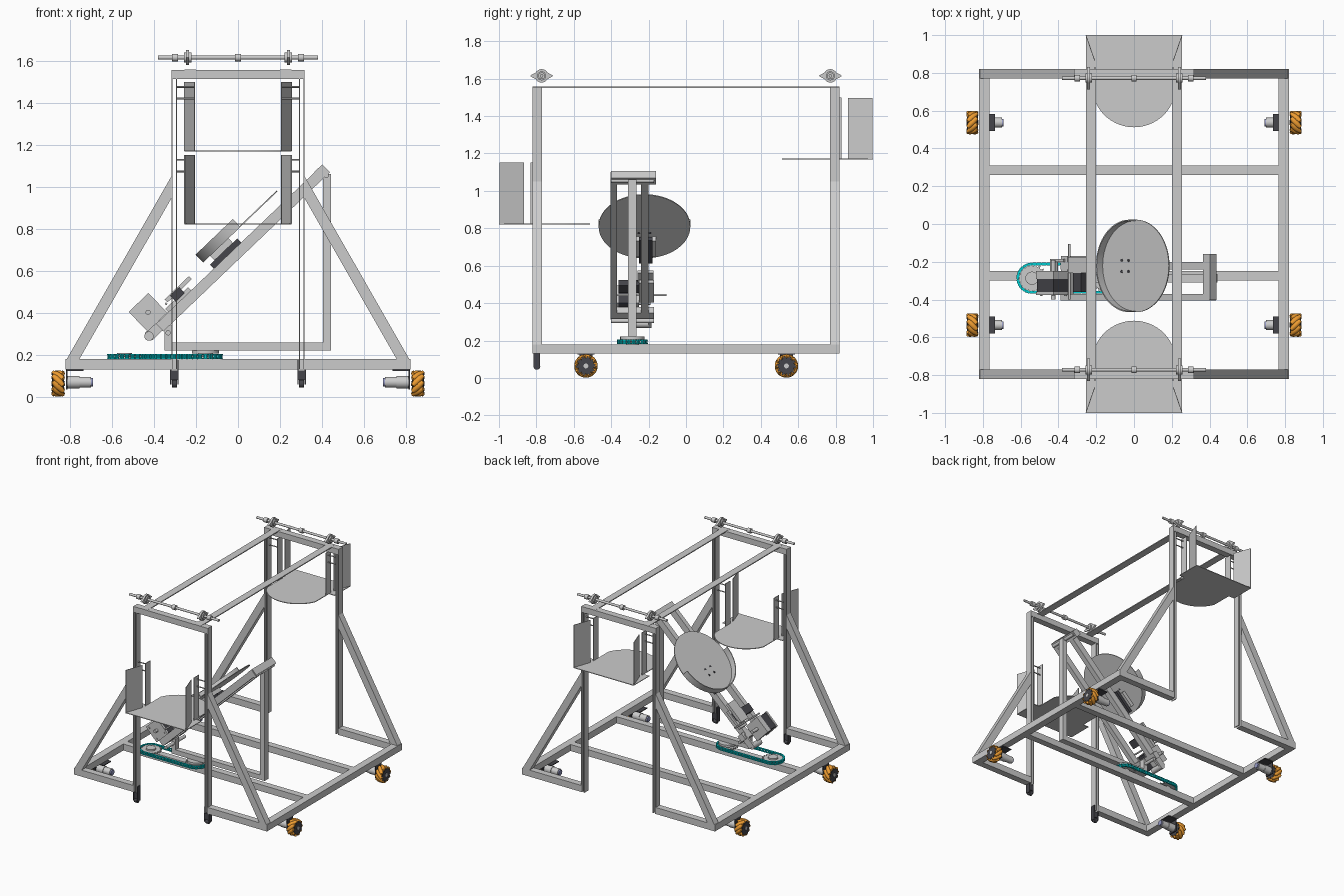
import bpy, bmesh
from math import sin, cos, pi, radians, sqrt, asin
from mathutils import Matrix, Vector

if "Cube" in bpy.data.objects:
    bpy.data.objects.remove(bpy.data.objects["Cube"])

I = Matrix.Identity(4)


def material(name, c):
    m = bpy.data.materials.new(name)
    m.diffuse_color = (*c, 1)
    m.use_nodes = True
    m.node_tree.nodes["Principled BSDF"].inputs["Base Color"].default_value = m.diffuse_color
    return m


teal = material("teal", (0.0, 0.62, 0.65))
orange = material("orange", (0.85, 0.33, 0.03))
dark = material("dark", (0.06, 0.06, 0.07))
blue = material("blue_grey", (0.3, 0.32, 0.55))


def finish(name, bm, mat=None, M=I):
    bmesh.ops.recalc_face_normals(bm, faces=bm.faces)
    me = bpy.data.meshes.new(name)
    bm.to_mesh(me)
    bm.free()
    if mat:
        me.materials.append(mat)
    ob = bpy.data.objects.new(name, me)
    ob.matrix_world = M
    bpy.context.collection.objects.link(ob)
    return ob


def copy(ob, M):
    o = ob.copy()
    o.matrix_world = M
    bpy.context.collection.objects.link(o)


def add_box(bm, lo, hi):
    lo, hi = Vector(lo), Vector(hi)
    m = Matrix.Translation((lo + hi) / 2) @ Matrix.Diagonal((*(hi - lo), 1))
    bmesh.ops.create_cube(bm, size=1, matrix=m)


def add_cyl(bm, p, q, r, n=24):
    p, q = Vector(p), Vector(q)
    m = Matrix.Translation((p + q) / 2) @ (q - p).to_track_quat('Z', 'Y').to_matrix().to_4x4()
    bmesh.ops.create_cone(bm, cap_ends=True, segments=n, radius1=r, radius2=r, depth=(q - p).length, matrix=m)


def box(name, xs, ys, zs, mat=None, M=I):
    bm = bmesh.new()
    add_box(bm, [min(a) for a in (xs, ys, zs)], [max(a) for a in (xs, ys, zs)])
    return finish(name, bm, mat, M)


def cyl(name, p, q, r, mat=None, M=I, n=24):
    bm = bmesh.new()
    add_cyl(bm, p, q, r, n)
    return finish(name, bm, mat, M)


def prism(name, pts, a, b, axis='z', mat=None, M=I):
    """Extrude a 2D outline along an axis from a to b."""
    put = {'z': lambda u, v: (u, v, a), 'y': lambda u, v: (u, a, v), 'x': lambda u, v: (a, u, v)}[axis]
    d = {'z': (0, 0, b - a), 'y': (0, b - a, 0), 'x': (b - a, 0, 0)}[axis]
    bm = bmesh.new()
    f = bm.faces.new([bm.verts.new(put(*p)) for p in pts])
    r = bmesh.ops.extrude_face_region(bm, geom=[f])
    bmesh.ops.translate(bm, vec=d, verts=[v for v in r['geom'] if isinstance(v, bmesh.types.BMVert)])
    return finish(name, bm, mat, M)


# base frame
for y in (0.285, -0.275):
    box("cross_rail", (-0.765, 0.765), (y - 0.025, y + 0.025), (0.13, 0.18))
for s in (-1, 1):
    box("side_rail", (s * 0.765, s * 0.82), (-0.82, 0.82), (0.13, 0.18))
    box("top_strip", (s * 0.2, s * 0.255), (-0.82, 0.82), (1.55, 1.557))

# end frames, trays and shafts, front (e=-1) and back (e=1)
for e, z0 in ((-1, 0.823), (1, 1.17)):
    ye = (e * 0.77, e * 0.82)
    box("top_bar", (-0.317, 0.317), ye, (1.512, 1.556))
    for s in (-1, 1):
        box("end_rail", (s * 0.317, s * 0.765), ye, (0.13, 0.18))
        for x in (0.29, 0.311):
            box("upright_plate", (s * x, s * (x + 0.006)), ye, (0.13, 1.55))
        prism("diagonal_leg", [(s * 0.815, 0.18), (s * 0.755, 0.18), (s * 0.317, 0.945), (s * 0.317, 1.05)], *ye, axis='y')
        # tray walls and spacers
        prism("tray_flared_wall", [(s * 0.206, e * 0.865), (s * 0.252, e * 0.998), (s * 0.256, e * 0.998), (s * 0.21, e * 0.865)], z0, z0 + 0.328)
        box("tray_inner_wall", (s * 0.204, s * 0.209), (e * 0.77, e * 0.832), (z0, z0 + 0.328))
        for dz in (0.25, 0.305):
            cyl("tray_spacer", (s * 0.206, e * 0.795, z0 + dz), (s * 0.295, e * 0.795, z0 + dz), 0.004, n=10)
        # flange bearing and outer collar
        c = [(0.06 * cos(t) if abs(cos(t)) > 0.9 else 0.036 * cos(t), 0.012 * sin(t) if abs(cos(t)) > 0.9 else 0.036 * sin(t))
             for t in (2 * pi * i / 24 for i in range(24))]
        B = Matrix.Translation((s * 0.24, e * 0.772, 1.615))
        prism("bearing_flange", c, -0.008, 0.008, 'x', M=B)
        cyl("bearing_hub", (-0.018, 0, 0), (0.018, 0, 0), 0.024, M=B)
        cyl("shaft_collar", (s * 0.285, e * 0.772, 1.615), (s * 0.315, e * 0.772, 1.615), 0.018)
    a = asin(0.205 / 0.223)
    arc = [(0.223 * sin(a - 2 * a * i / 20), e * (0.735 - 0.223 * cos(a - 2 * a * i / 20))) for i in range(21)]
    prism("tray_floor", arc + [(-0.205, e * 0.81), (-0.255, e * 0.81), (-0.255, e), (0.255, e), (0.255, e * 0.81), (0.205, e * 0.81)], z0 - 0.003, z0 + 0.002)
    cyl("top_shaft", (-0.38, e * 0.772, 1.615), (0.38, e * 0.772, 1.615), 0.009)
    cyl("shaft_collar", (-0.014, e * 0.772, 1.615), (0.014, e * 0.772, 1.615), 0.018)

# slider feet below the front uprights
for s in (-1, 1):
    x = s * 0.303
    for d in (-0.02, 0.014):
        box("foot_plate", (x + d, x + d + 0.006), (-0.815, -0.78), (0.06, 0.175), dark)
    box("foot_block", (x - 0.014, x + 0.014), (-0.812, -0.783), (0.08, 0.125), dark)
    cyl("foot_roller", (x - 0.012, -0.797, 0.062), (x + 0.012, -0.797, 0.062), 0.018, dark)


# mecanum wheels and drive motors
def wheel_parts(bm, side, hand):
    for i in range(10):
        m = Matrix.Rotation(2 * pi * i / 10, 4, 'X') @ Matrix.Translation((0, 0, 0.047)) @ Matrix.Rotation(hand * pi / 4, 4, 'Z') @ Matrix.Rotation(pi / 2, 4, 'Y')
        prof = [(-0.036, 0.009), (-0.018, 0.0145), (0, 0.016), (0.018, 0.0145), (0.036, 0.009)]
        rings = [[bm.verts.new(m @ Vector((r * cos(k * pi / 6), r * sin(k * pi / 6), z))) for k in range(12)] for z, r in prof]
        for p, q in zip(rings, rings[1:]):
            for k in range(12):
                bm.faces.new((p[k], p[k - 1], q[k - 1], q[k]))
        bm.faces.new(rings[0])
        bm.faces.new(rings[-1])


for s in (-1, 1):
    for y in (-0.535, 0.537):
        W = Matrix.Translation((s * 0.856, y, 0.064))
        bm = bmesh.new()
        wheel_parts(bm, s, s if y < 0 else -s)
        finish("wheel_rollers", bm, orange, W)
        star = [(r * cos(2 * pi * (i + o) / 10), r * sin(2 * pi * (i + o) / 10)) for i in range(10) for o, r in ((-0.25, 0.053), (0.25, 0.053), (0.5, 0.04))]
        for x in (-0.029, 0.025):
            prism("wheel_side_plate", star, x, x + 0.004, 'x', dark, W)
        cyl("wheel_core", (-0.025, 0, 0), (0.025, 0, 0), 0.032, dark, W)
        cyl("wheel_hub", (-0.032, 0, 0), (0.032, 0, 0), 0.013, None, W)
        cyl("drive_gearbox", (s * 0.755, y, 0.07), (s * 0.815, y, 0.07), 0.03)
        cyl("drive_motor", (s * 0.7, y, 0.07), (s * 0.755, y, 0.07), 0.026)
        cyl("motor_cap", (s * 0.69, y, 0.07), (s * 0.703, y, 0.07), 0.02, blue)
        box("motor_bracket", (s * 0.812, s * 0.818), (y - 0.035, y + 0.035), (0.035, 0.13), dark)
        box("motor_bracket_top", (s * 0.735, s * 0.815), (y - 0.045, y + 0.045), (0.124, 0.13), dark)

# rotating launcher frame
yc = -0.287
box("turret_base_bar", (-0.35, 0.443), (yc - 0.022, yc + 0.022), (0.222, 0.258))
box("turret_post", (0.405, 0.443), (yc - 0.022, yc + 0.022), (0.222, 1.06))
box("turret_stub", (-0.35, -0.315), (yc - 0.022, yc + 0.022), (0.222, 0.34))
cyl("turntable", (-0.155, yc, 0.206), (-0.155, yc, 0.222), 0.065)
for x, z in ((-0.333, 0.305), (0.42, 1.055)):
    cyl("pivot_pin", (x, -0.4, z), (x, -0.17, z), 0.012)

# inclined arm, in its own frame: x along the arm, z off its face
L = Matrix.Translation((0.01, 0, 0.697)) @ Matrix.Rotation(-radians(43.7), 4, 'Y')
for y0, y1 in ((-0.405, -0.37), (-0.24, -0.2)):
    box("arm_rail", (-0.53, 0.56), (y0, y1), (-0.026, 0.024), None, L)
box("arm_top_bar", (0.515, 0.566), (-0.402, -0.16), (-0.026, 0.026), None, L)
box("arm_bottom_bar", (-0.53, -0.48), (-0.402, -0.17), (-0.026, 0.02), None, L)
cyl("arm_end_roller", (-0.595, -0.29, 0.005), (-0.595, -0.19, 0.005), 0.022, None, L)
box("roller_bracket", (-0.6, -0.5), (-0.2, -0.185), (-0.02, 0.03), None, L)
# launch motor
box("launch_motor_face", (-0.585, -0.455), (-0.375, -0.36), (0.025, 0.155), None, L)
box("launch_motor_body", (-0.58, -0.46), (-0.36, -0.29), (0.03, 0.15), dark, L)
box("launch_motor_back", (-0.585, -0.455), (-0.29, -0.25), (0.025, 0.155), None, L)
cyl("launch_motor_shaft", (-0.52, -0.4, 0.09), (-0.52, -0.19, 0.09), 0.012, None, L)
for t in (-0.565, -0.475):
    for n in (0.045, 0.135):
        cyl("motor_bolt", (t, -0.38, n), (t, -0.36, n), 0.007, None, L, 12)
# carriages
box("latch_base", (-0.45, -0.3), (-0.25, -0.17), (0.024, 0.045), None, L)
box("latch_plate", (-0.42, -0.26), (-0.26, -0.175), (0.06, 0.08), None, L)
box("latch_block", (-0.39, -0.33), (-0.36, -0.18), (0.035, 0.075), dark, L)
cyl("latch_rod", (-0.43, -0.4, 0.06), (-0.43, -0.105, 0.06), 0.006, None, L, 12)
box("disc_carriage", (-0.15, 0.03), (-0.25, -0.18), (0.024, 0.05), dark, L)
box("disc_mount", (-0.12, 0.0), (-0.27, -0.16), (0.05, 0.08), None, L)
# launch disc with a half rim
D = L @ Matrix.Translation((0.078, -0.222, 0.08))
cyl("launch_disc", (0, 0, 0), (0, 0, 0.006), 0.245, None, D, 64)
ang = [pi / 2 + pi * i / 32 for i in range(33)]
prism("disc_rim", [(0.245 * cos(a), 0.245 * sin(a)) for a in ang] + [(0.239 * cos(a), 0.239 * sin(a)) for a in reversed(ang)], 0.005, 0.052, 'z', None, D)
for x in (-0.1, -0.05):
    for y in (-0.03, 0.03):
        cyl("disc_bolt", (x, y, 0), (x, y, 0.009), 0.008, dark, D, 12)

# sprockets
R, xa, xb, zc = 0.075, -0.54, -0.155, 0.193
for x in (xa, xb):
    teeth = [(r * cos(2 * pi * (i + o) / 19), r * sin(2 * pi * (i + o) / 19)) for i in range(19) for o, r in ((-0.12, 0.078), (0.12, 0.078), (0.32, 0.066), (0.68, 0.066))]
    prism("sprocket", teeth, -0.004, 0.004, 'z', None, Matrix.Translation((x, yc, zc)))
    cyl("sprocket_hub", (x, yc, 0.18), (x, yc, 0.208), 0.035)

# chain loop
bm = bmesh.new()
for z in (-0.011, 0.007):
    add_box(bm, (-0.011, -0.007, z), (0.011, 0.007, z + 0.004))
for x in (-0.0085, 0.0085):
    add_cyl(bm, (x, 0, -0.012), (x, 0, 0.012), 0.006, 10)
link = finish("chain_link", bm, teal)
S, N = xb - xa, 50
total = 2 * S + 2 * pi * R
for i in range(N):
    d = total * i / N
    if d < S:
        x, y, a = xa + d, -R, 0
    elif d < S + pi * R:
        a = (d - S) / R
        x, y = xb + R * sin(a), -R * cos(a)
    elif d < 2 * S + pi * R:
        x, y, a = xb - (d - S - pi * R), R, pi
    else:
        a = pi + (d - 2 * S - pi * R) / R
        x, y = xa + R * sin(a), -R * cos(a)
    m = Matrix.Translation((x, yc + y, zc)) @ Matrix.Rotation(a, 4, 'Z')
    if i:
        copy(link, m)
    else:
        link.matrix_world = m

# smooth round parts, keep edges sharp
bpy.ops.object.select_all(action='SELECT')
bpy.context.view_layer.objects.active = link
bpy.ops.object.shade_smooth_by_angle(angle=radians(35))
